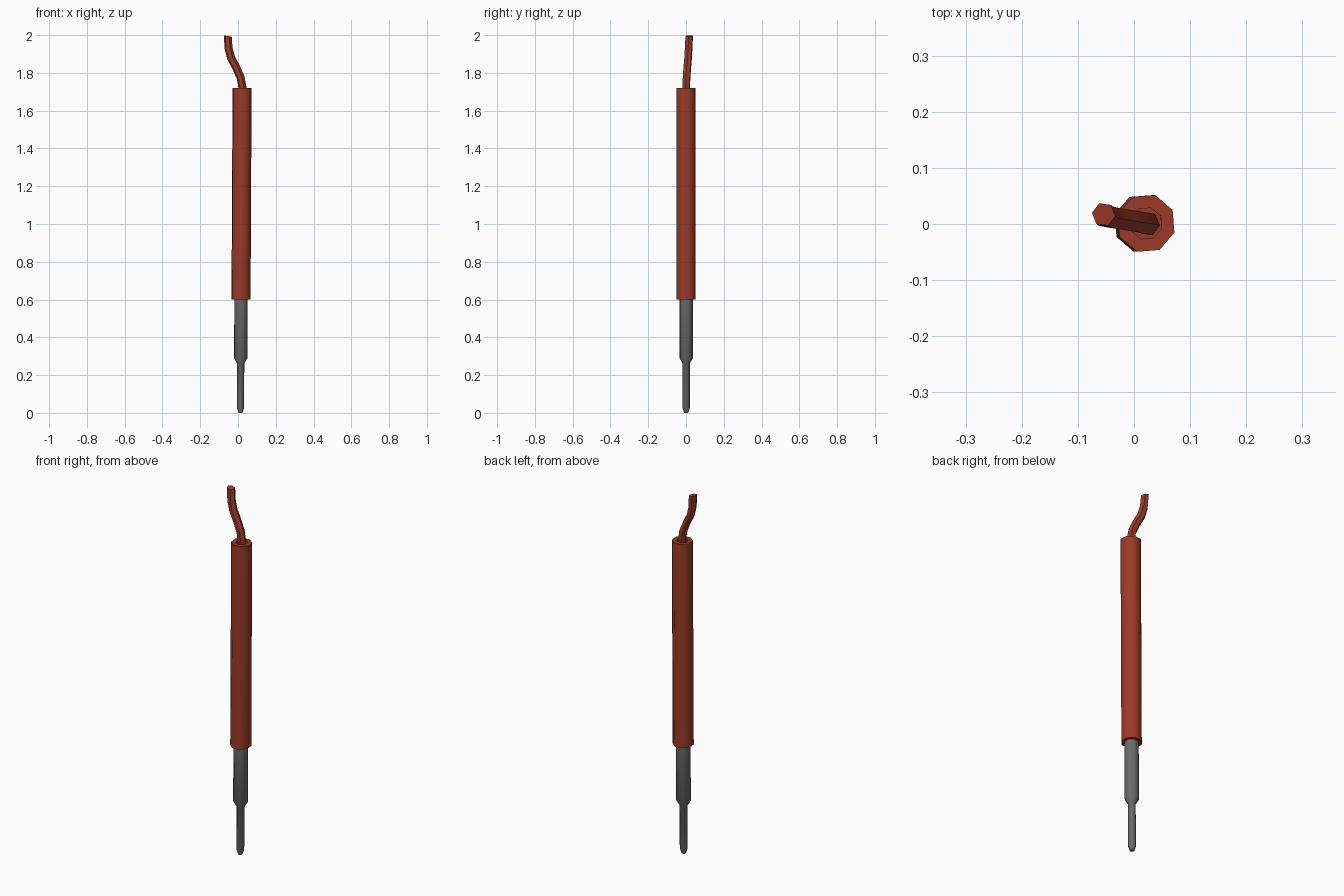
import bpy, bmesh, math
from mathutils import Vector

if "Cube" in bpy.data.objects:
    bpy.data.objects.remove(bpy.data.objects["Cube"])


def material(name, rgb):
    m = bpy.data.materials.new(name)
    m.diffuse_color = (*rgb, 1)
    m.use_nodes = True
    m.node_tree.nodes["Principled BSDF"].inputs["Base Color"].default_value = m.diffuse_color
    return m


red = material("insulation red", (0.33, 0.042, 0.020))
grey = material("metal grey", (0.145, 0.145, 0.145))


def loft(name, rings, sides, turn, mat):
    """Skin rings of (centre, radius, x tilt); both ends are capped."""
    bm = bmesh.new()
    loops = []
    for c, r, tilt in rings:
        loop = []
        for i in range(sides):
            a = turn + math.tau * i / sides
            u, v = r * math.cos(a), r * math.sin(a)
            loop.append(bm.verts.new(
                Vector(c) + Vector((u * math.cos(tilt), v, -u * math.sin(tilt)))))
        loops.append(loop)
    for a, b in zip(loops, loops[1:]):
        for i in range(sides):
            j = (i + 1) % sides
            bm.faces.new((a[i], a[j], b[j], b[i]))
    bm.faces.new(loops[0][::-1])
    bm.faces.new(loops[-1])
    bmesh.ops.recalc_face_normals(bm, faces=bm.faces[:])
    me = bpy.data.meshes.new(name)
    bm.to_mesh(me)
    bm.free()
    me.materials.append(mat)
    ob = bpy.data.objects.new(name, me)
    bpy.context.collection.objects.link(ob)
    bpy.ops.object.select_all(action='DESELECT')
    bpy.context.view_layer.objects.active = ob
    ob.select_set(True)
    bpy.ops.object.shade_smooth_by_angle(angle=math.radians(50))
    return ob


def axis(profile):
    """Rings along the slightly leaning centre line."""
    return [((0.013 + 0.005 * z, 0.001, z), r, 0.005) for r, z in profile]


# metal probe: blunt tip, thin pin, shoulder, thick shank
loft("probe_pin", axis([(0.011, 0), (0.020, 0.026), (0.020, 0.262),
                        (0.037, 0.29), (0.037, 0.63)]),
     8, math.radians(27), grey)

# insulating sleeve with a recessed hole in the top
loft("sleeve", axis([(0.053, 0.60), (0.053, 1.72), (0.029, 1.72), (0.029, 1.66)]),
     8, math.radians(27), red)

# bent wire leaving the sleeve
path = [(0.025, 0.000, 1.66), (0.024, 0.001, 1.72), (0.014, 0.003, 1.775),
        (-0.010, 0.007, 1.83), (-0.036, 0.011, 1.878), (-0.050, 0.014, 1.93),
        (-0.054, 0.017, 1.995)]
tilts = [0, -0.1, -0.3, -0.47, -0.38, -0.18, 0.18]
loft("wire", [(p, 0.0215, t) for p, t in zip(path, tilts)],
     6, math.radians(-8), red)
